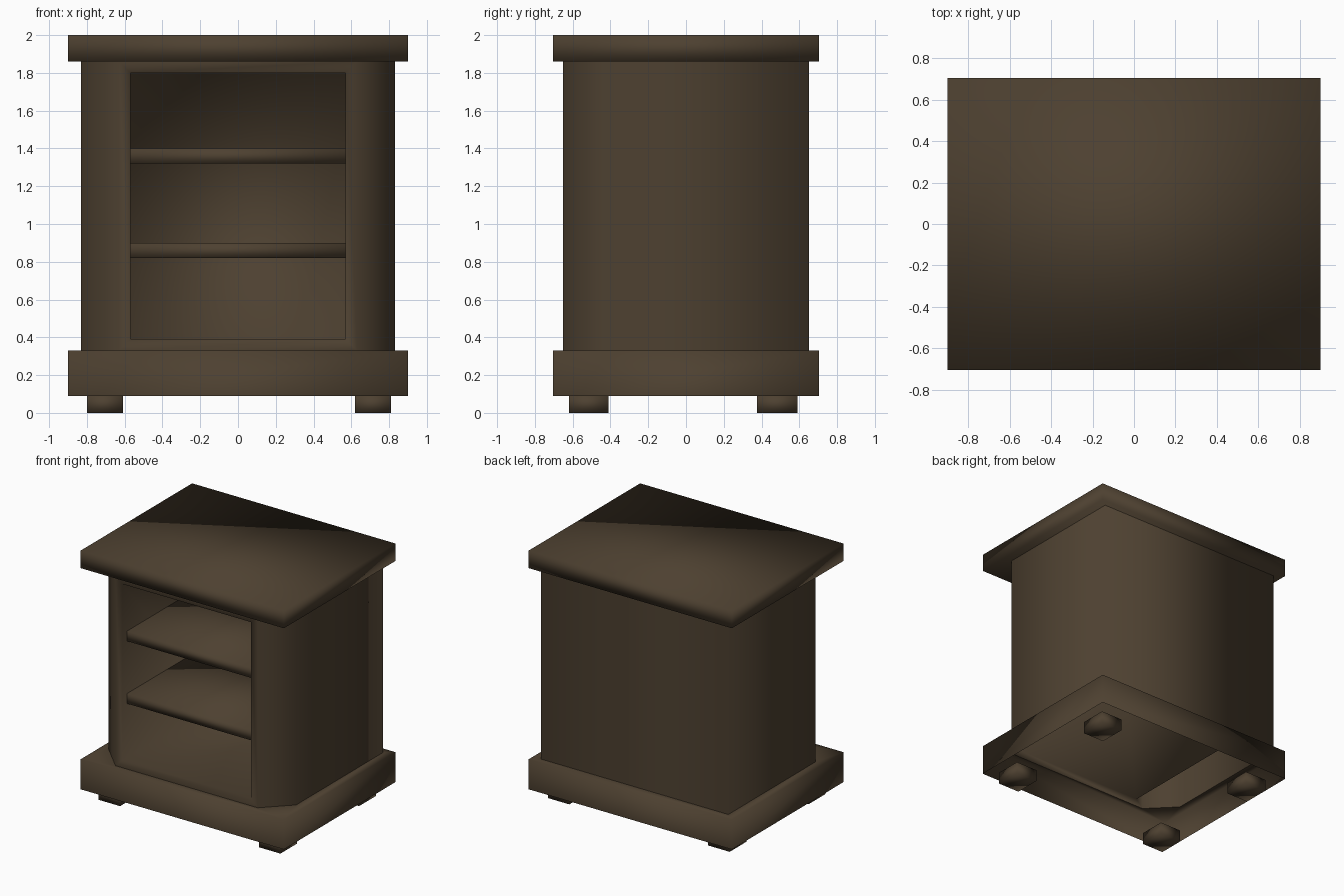
import bpy, bmesh

if "Cube" in bpy.data.objects:
    bpy.data.objects.remove(bpy.data.objects["Cube"])

wood = bpy.data.materials.new("dark brown wood")
wood.diffuse_color = (0.075, 0.052, 0.030, 1)
wood.use_nodes = True
wood.node_tree.nodes["Principled BSDF"].inputs["Base Color"].default_value = wood.diffuse_color


def finish(name, bm):
    bmesh.ops.recalc_face_normals(bm, faces=bm.faces)
    me = bpy.data.meshes.new(name)
    bm.to_mesh(me)
    bm.free()
    for p in me.polygons:
        p.use_smooth = True          # soft shading right across the corners
    me.materials.append(wood)
    ob = bpy.data.objects.new(name, me)
    bpy.context.collection.objects.link(ob)
    return ob


def box(name, x0, x1, y0, y1, z0, z1):
    bm = bmesh.new()
    bmesh.ops.create_cube(bm, size=1)
    for v in bm.verts:
        v.co = (x1 if v.co.x > 0 else x0,
                y1 if v.co.y > 0 else y0,
                z1 if v.co.z > 0 else z0)
    return finish(name, bm)


def loop(bm, pts, z):
    return [bm.verts.new((x, y, z)) for x, y in pts]


def bridge(bm, a, b, skip=()):
    n = len(a)
    for i in range(n):
        j = (i + 1) % n
        if i not in skip:
            bm.faces.new(list(dict.fromkeys((a[i], a[j], b[j], b[i]))))


# plan outlines: plinth rectangle, and body with chamfered front corners
X, Y, C = 0.83, 0.65, 0.20
body_plan = [(-X + C, -Y), (X - C, -Y), (X, -Y + C), (X, Y), (-X, Y), (-X, -Y + C)]
rect_plan = [(-0.9, -0.705), (0.9, -0.705), (0.9, 0.705), (-0.9, 0.705)]

# top slab
box("top_slab", -0.9, 0.9, -0.705, 0.705, 1.86, 2.0)

# plinth: open underneath, with a ledge up to the body
bm = bmesh.new()
low, high = loop(bm, rect_plan, 0.09), loop(bm, rect_plan, 0.33)
bridge(bm, low, high)
inner = loop(bm, body_plan, 0.33)
bridge(bm, [high[i] for i in (0, 1, 1, 2, 3, 0)], inner)
finish("plinth", bm)

# body: walls, front frame and the compartment behind it
bm = bmesh.new()
low, high = loop(bm, body_plan, 0.33), loop(bm, body_plan, 1.86)
bridge(bm, low, high, skip=(0,))
OX, Z0, Z1, BACK = 0.57, 0.39, 1.80, 0.58
frame = [low[0], low[1], high[1], high[0]]
corners = [(-OX, Z0), (OX, Z0), (OX, Z1), (-OX, Z1)]
front = [bm.verts.new((x, -Y, z)) for x, z in corners]
rear = [bm.verts.new((x, BACK, z)) for x, z in corners]
bridge(bm, frame, front)
bridge(bm, front, rear)
bm.faces.new(rear)
finish("cabinet_body", bm)

# shelves
for name, z in (("lower_shelf", 0.82), ("upper_shelf", 1.32)):
    box(name, -OX, OX, -0.59, BACK, z, z + 0.08)

# feet
for sx, x0, x1 in (("left", -0.80, -0.61), ("right", 0.62, 0.81)):
    for sy, y0, y1 in (("front", -0.62, -0.41), ("back", 0.375, 0.59)):
        box(f"{sy}_{sx}_foot", x0, x1, y0, y1, 0.0, 0.095)
